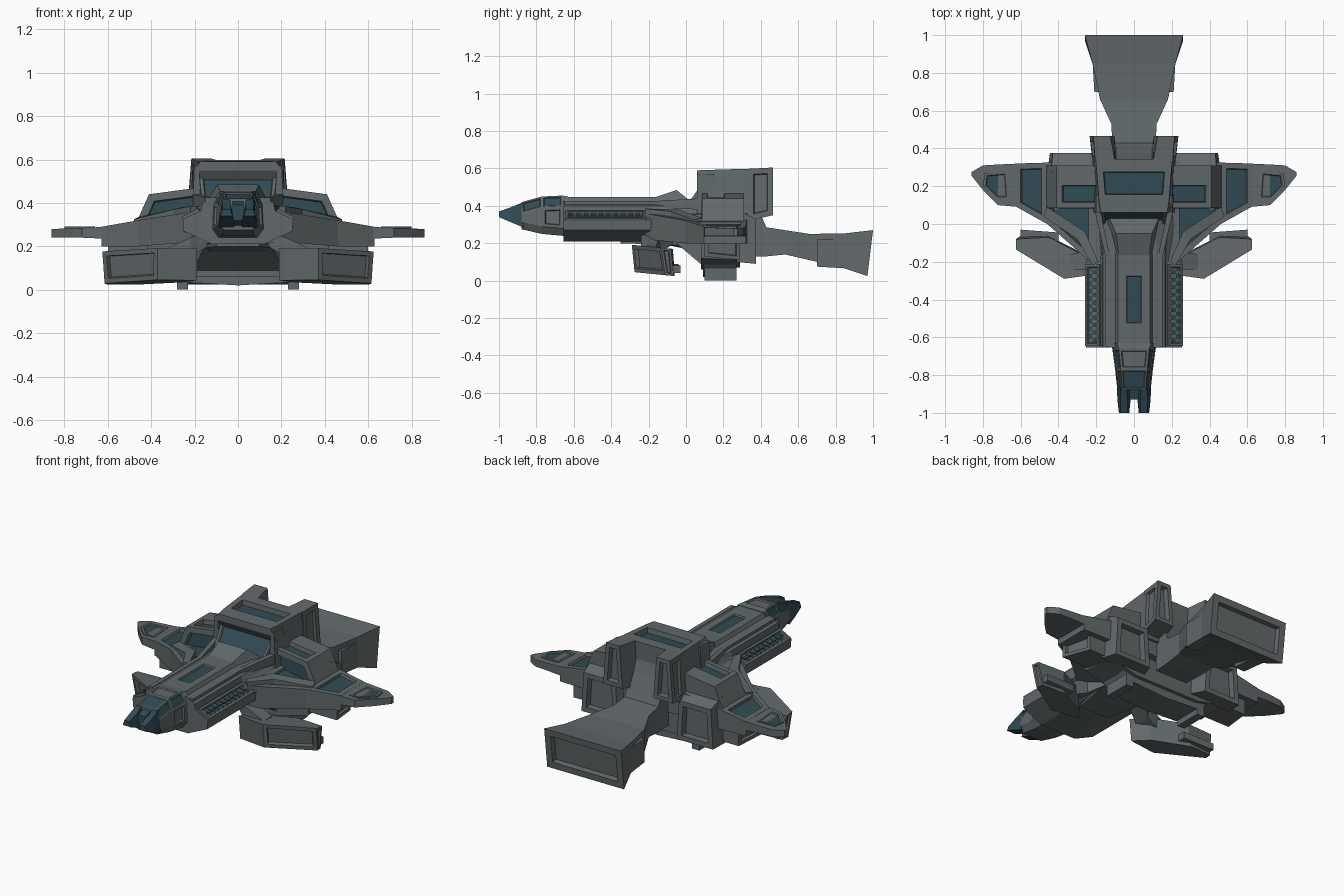
import bpy, bmesh
from mathutils import Vector


def material(name, rgb):
    m = bpy.data.materials.new(name)
    m.diffuse_color = (*rgb, 1)
    return m


HULL = material("hull_grey", (0.12, 0.14, 0.145))
TEAL = material("panel_teal", (0.03, 0.07, 0.09))


def loft(name, rings, mirror=False, recess=(), mat=0):
    """Skin equal-length rings; recess = (point near face, border, depth, material index)."""
    bm = bmesh.new()
    rows = [[bm.verts.new(p) for p in r] for r in rings]
    n = len(rows[0])
    for a, b in zip(rows, rows[1:]):
        for i in range(n):
            bm.faces.new((a[i], a[(i + 1) % n], b[(i + 1) % n], b[i]))
    bm.faces.new(rows[0])
    bm.faces.new(rows[-1])
    bmesh.ops.recalc_face_normals(bm, faces=bm.faces)
    for f in bm.faces:
        f.material_index = mat
    picks = [(min(bm.faces, key=lambda f: (f.calc_center_median() - Vector(p)).length), t, d, m)
             for p, t, d, m in recess]
    for f, t, d, m in picks:
        bmesh.ops.inset_individual(bm, faces=[f], thickness=t, use_even_offset=True)
        bmesh.ops.inset_individual(bm, faces=[f], thickness=0.004, depth=-d, use_even_offset=True)
        f.material_index = m
    me = bpy.data.meshes.new(name)
    bm.to_mesh(me)
    bm.free()
    me.materials.append(HULL)
    me.materials.append(TEAL)
    ob = bpy.data.objects.new(name, me)
    bpy.context.collection.objects.link(ob)
    if mirror:
        ob.modifiers.new("mirror", 'MIRROR')
    return ob


def sec(y, x0, x1, z0, z1, inset=0.0, lean=0.0):
    """Four-sided ring at y; inset narrows the top, lean shifts the top in y."""
    return [(x0, y, z0), (x1, y, z0), (x1 - inset, y + lean, z1), (x0 + inset, y + lean, z1)]


def sym(y, half):
    """Symmetric ring at y from a right-hand half outline, bottom to top."""
    return [(x, y, z) for x, z in half] + [(-x, y, z) for x, z in reversed(half)]


def wsec(x, y0, y1, z0, z1):
    """Four-sided ring at x, for parts that run sideways."""
    return [(x, y0, z0), (x, y1, z0), (x, y1, z1), (x, y0, z1)]


def flat(poly, z, tilt=0.0):
    """Plan outline at height z, tilted along y."""
    return [(x, y, z + tilt * (y + .17)) for x, y in poly]


# Nose with split tip
loft("nose", [sym(y, [(w * .75, a), (w, a + .04), (w * .95, b - .06), (w * .7, b)]) for y, w, a, b in
              [(-.63, .13, .24, .45), (-.66, .115, .24, .455), (-.77, .10, .25, .45), (-.88, .088, .275, .42)]],
     recess=[((.1, -.72, .34), .015, .012, 0), ((-.1, -.72, .34), .015, .012, 0),
             ((0, -.72, .45), .012, .008, 0), ((0, -.82, .435), .008, .005, 1),
             ((.08, -.82, .41), .008, .005, 1), ((-.08, -.82, .41), .008, .005, 1),
             ((.08, -.72, .42), .008, .005, 1), ((-.08, -.72, .42), .008, .005, 1)])
loft("nose_prong", [sec(-.87, .02, .09, .285, .42, .02), sec(-.93, .018, .088, .31, .395, .015),
                    sec(-1.0, .025, .08, .34, .37, .01)], True, mat=1)
loft("nose_core", [sec(-.87, -.025, .025, .29, .41), sec(-.93, -.025, .025, .32, .39)], mat=1)

# Forward fuselage
body = [(.12, .21), (.25, .27), (.255, .325), (.17, .365), (.165, .40), (.12, .425)]
loft("fuselage", [sym(-.655, body), sym(-.2, body),
                  sym(.1, [(.12, .15), (.2, .22), (.2, .33), (.19, .38), (.165, .40), (.12, .42)])])
loft("spine", [sec(y, -.105, .105, .41, .447, .02) for y in (-.65, -.57, -.23, -.15)],
     recess=[((0, -.4, .447), .045, .009, 1)])
loft("spine_rail", [sec(-.65, .125, .15, .39, .425), sec(-.18, .125, .15, .39, .425),
                    sec(.08, .18, .21, .38, .44)], True)
loft("dorsal_ramp", [sec(-.17, -.10, .10, .40, .445, .02), sec(-.05, -.125, .125, .40, .485, .03),
                     sec(.03, -.16, .16, .38, .42, .03)])

# Side grilles: sloped frame and staggered tiles
loft("grille_frame", [[(.175, y, .36), (.245, y, .30), (.26, y, .335), (.185, y, .375)]
                      for y in (-.645, -.215)], True, [((.222, -.43, .355), .013, .012, 0)])
for row in range(2):
    x, z = .197 + .026 * row, .361 - .0139 * row
    y = -.625 + .02 * row
    t = loft("grille_tiles", [[(x, k, z - .012), (x + .026, k, z - .026),
                               (x + .026, k, z - .012), (x, k, z + .002)] for k in (y, y + .02)], True, mat=1)
    a = t.modifiers.new("repeat", 'ARRAY')
    a.count = 10
    a.use_relative_offset = False
    a.use_constant_offset = True
    a.constant_offset_displace = (0, .04, 0)

# Wings: thick root and thin tip
loft("wing_root", [wsec(0, -.22, .33, .2, .36), wsec(.21, -.22, .33, .22, .36),
                   wsec(.46, .0, .325, .2, .32), wsec(.63, .095, .32, .2, .29)], True,
     [((.33, .1, .34), .03, .015, 1), ((.545, .18, .305), .03, .015, 1)])
loft("wing_tip", [wsec(.61, .09, .32, .235, .29), wsec(.72, .10, .315, .24, .285),
                  wsec(.80, .18, .31, .24, .282), wsec(.86, .255, .275, .24, .28)], True)
tip = [(.66, .13), (.73, .13), (.80, .20), (.79, .27), (.67, .28)]
loft("wing_tip_panel", [flat(tip, .27), flat(tip, .291)], True, [((.73, .2, .291), .014, .006, 1)])
loft("wing_edge", [[(.19, -.2, .28), (.22, -.22, .28), (.22, -.22, .385), (.19, -.2, .385)],
                   [(.26, -.04, .26), (.30, -.08, .26), (.30, -.08, .37), (.26, -.04, .38)],
                   [(.46, .09, .24), (.48, .04, .24), (.48, .04, .325), (.46, .09, .335)]], True)

# Shoulders flanking the tower
loft("shoulder", [[(.15, y, .28), (.48, y, .28), (.455, y + d, .34), (.41, y + d, .44), (.15, y + d, .475)]
                  for y, d in ((.075, .01), (.235, 0), (.31, 0))], True,
     [((.29, .08, .38), .035, .03, 1), ((.28, .16, .457), .03, .025, 1)])
loft("engine_block", [sec(.27, .16, .46, .10, .38, .02), sec(.375, .2, .445, .09, .33, .015)], True,
     [((.32, .375, .21), .03, .035, 0)])
loft("engine_side", [sec(.10, .3, .6, .13, .25), sec(.29, .3, .56, .11, .25)], True,
     [((.58, .2, .19), .02, .015, 0)])

# Raised tower, overhanging a sloped window, with two rear prongs
loft("tower", [sec(.06, -.205, .205, .55, .59, .03), sec(.12, -.205, .205, .46, .592, .02),
               sec(.31, -.22, .22, .30, .598, .02), sec(.345, -.22, .22, .30, .598, .02)],
     recess=[((0, .21, .595), .035, .03, 1)])
loft("tower_window", [sec(.0, -.165, .165, .34, .40), sec(.11, -.19, .19, .34, .55, .01),
                      sec(.2, -.19, .19, .34, .55)], recess=[((0, .06, .46), .015, .01, 1)])
loft("tower_cheek", [sec(.06, .165, .215, .34, .57, .015), sec(.15, .165, .215, .34, .57, .015)], True)
loft("tower_prong", [sec(.33, .085, .22, .32, .598, .015), sec(.465, .105, .235, .35, .605, .02)], True,
     [((.17, .465, .47), .025, .03, 0), ((.23, .4, .46), .03, .015, 0)])

# Tail boom and flared exhaust
loft("tail", [sec(y, -w, w, a, b) for y, w, a, b in
              [(.32, .11, .13, .56), (.37, .11, .13, .42), (.43, .115, .13, .285), (.53, .12, .14, .27),
               (.66, .18, .11, .25)]])
loft("exhaust", [sec(.66, -.18, .18, .11, .25), sec(.85, -.22, .22, .065, .253),
                 sec(.97, -.26, .26, .025, .27, .0, .03)], recess=[((0, .985, .15), .04, .03, 0)])
loft("exhaust_side", [sec(.70, .14, .21, .075, .22), sec(.87, .14, .22, .065, .22)], True)

# Belly under the wings
loft("belly", [sym(.08, [(.2, .06), (.42, .12), (.42, .24)]), sym(.29, [(.22, .07), (.40, .11), (.40, .24)])])
loft("belly_keel", [sym(y, [(.0, .02), (.25, .035), (.30, .09)]) for y in (.09, .27)])
loft("keel_foot", [sec(.10, .23, .28, 0, .09), sec(.27, .23, .28, 0, .09)], True)
loft("belly_ramp", [sec(-.35, -.10, .10, .20, .25), sec(-.04, -.16, .16, .19, .25),
                    sec(.09, -.21, .21, .08, .25)])

# Gun pods: slanted bars with a rear-facing barrel, slung on arms
low = [(.19, -.25), (.37, -.275), (.615, -.11), (.605, -.065), (.46, -.06), (.26, -.16)]
top = [(.19, -.265), (.37, -.29), (.625, -.135), (.625, -.08), (.45, -.07), (.26, -.17)]
loft("gun_pod", [flat(low, .035, -.1), flat(top, .18, -.1)], True,
     [((.5, -.2, .11), .022, .02, 0), ((.62, -.1, .11), .012, .01, 0)])
loft("pod_barrel", [wsec(.40, -.12, -.045, .05, .09), wsec(.6, -.08, -.03, .04, .08)], True)
loft("pod_arm", [wsec(.14, -.2, -.06, .2, .27), wsec(.22, -.24, -.14, .15, .24),
                 wsec(.34, -.24, -.16, .10, .185)], True)
